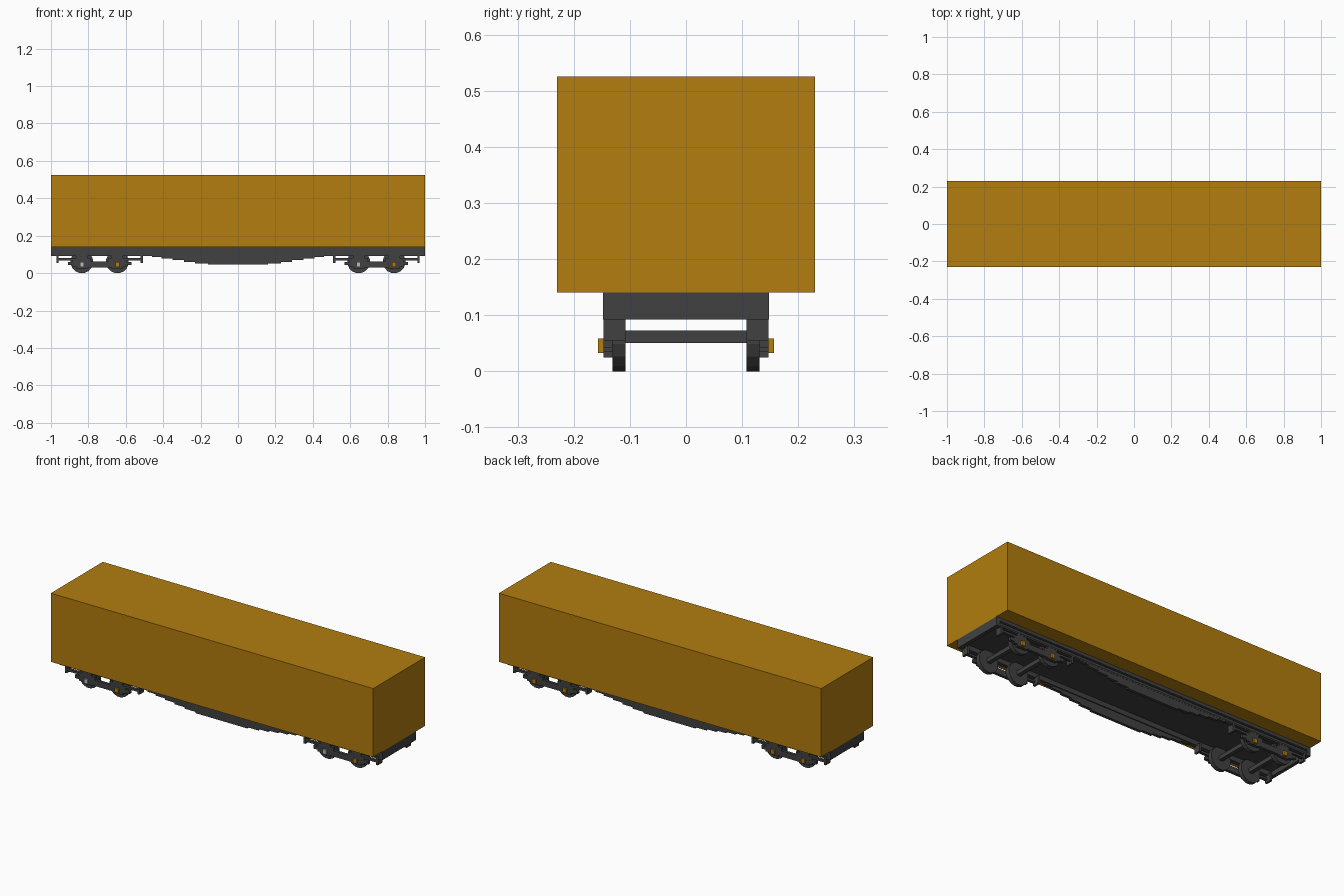
import bpy, bmesh, math

cube = bpy.data.objects.get("Cube")
if cube:
    bpy.data.objects.remove(cube, do_unlink=True)


def material(name, r, g, b):
    m = bpy.data.materials.new(name)
    m.use_nodes = True
    m.diffuse_color = (r, g, b, 1)
    m.node_tree.nodes["Principled BSDF"].inputs["Base Color"].default_value = (r, g, b, 1)
    return m


AMBER = material("amber", 0.445, 0.205, 0.0045)
DARK = material("dark grey", 0.053, 0.053, 0.053)
LIGHT = material("light grey", 0.50, 0.50, 0.50)


def finish(name, bm, mat):
    bmesh.ops.recalc_face_normals(bm, faces=bm.faces)
    mesh = bpy.data.meshes.new(name)
    bm.to_mesh(mesh)
    bm.free()
    mesh.materials.append(mat)
    ob = bpy.data.objects.new(name, mesh)
    bpy.context.collection.objects.link(ob)
    return ob


def boxes(name, mat, *ranges):
    """One object made of boxes, each (x0, x1, y0, y1, z0, z1)."""
    bm = bmesh.new()
    for x0, x1, y0, y1, z0, z1 in ranges:
        verts = bmesh.ops.create_cube(bm, size=1)["verts"]
        for v in verts:
            v.co = ((x0 + x1) / 2 + v.co.x * (x1 - x0),
                    (y0 + y1) / 2 + v.co.y * (y1 - y0),
                    (z0 + z1) / 2 + v.co.z * (z1 - z0))
    return finish(name, bm, mat)


def plate(name, mat, outline, y0, y1):
    """Extrude an (x, z) outline from y0 to y1."""
    bm = bmesh.new()
    face = bm.faces.new([bm.verts.new((x, y0, z)) for x, z in outline])
    new = bmesh.ops.extrude_face_region(bm, geom=[face])["geom"]
    for v in new:
        if isinstance(v, bmesh.types.BMVert):
            v.co.y = y1
    return finish(name, bm, mat)


def side_range(s, a, b):
    return (a, b) if s > 0 else (-b, -a)


# Cargo body
boxes("cargo_body", AMBER, (-1, 1, -0.23, 0.23, 0.14, 0.525))

# Deck and end beams
boxes("deck", DARK, (-0.99, 0.99, -0.145, 0.145, 0.118, 0.14))
for s, end in ((-1, "left_end_beam"), (1, "right_end_beam")):
    boxes(end, DARK, (*side_range(s, 0.98, 1.0), -0.148, 0.148, 0.092, 0.14))

# Stepped belly of the side sills: (half length, bottom height)
STEPS = [(0.46, 0.085), (0.41, 0.077), (0.35, 0.069),
         (0.29, 0.060), (0.23, 0.052), (0.16, 0.045)]
belly = [(0.46, 0.1)]
z = 0.1
for i, (x, low) in enumerate(STEPS):
    if i:
        belly.append((x, z))
    belly.append((x, low))
    z = low
belly += [(-x, z) for x, z in reversed(belly)]

WHEEL_R = 0.061
BOGIES = (("left", -0.74), ("right", 0.74))
AXLE = 0.095

for side, s in (("front", -1), ("back", 1)):
    # Channel-shaped sill with recessed web
    boxes(side + "_sill", DARK,
          (-0.99, 0.99, *side_range(s, 0.125, 0.148), 0.122, 0.14),
          (-0.99, 0.99, *side_range(s, 0.125, 0.140), 0.096, 0.125),
          (-0.99, 0.99, *side_range(s, 0.125, 0.148), 0.092, 0.101))
    plate(side + "_belly", DARK, belly, *side_range(s, 0.131, 0.147))

    for label, cx in BOGIES:
        # Bogie side frame: bar, axle boxes, end beams and hanging posts
        y = side_range(s, 0.131, 0.147)
        parts = [(cx - 0.10, cx + 0.10, *y, 0.030, 0.062)]
        for d in (-1, 1):
            ax = cx + d * AXLE
            post = cx + d * 0.225
            lo, hi = sorted((cx + d * 0.05, post))
            parts += [(ax - 0.030, ax + 0.030, *y, 0.025, 0.095),
                      (ax - 0.050, ax + 0.050, *y, 0.034, 0.078),
                      (ax - 0.075, ax + 0.075, *y, 0.042, 0.060),
                      (lo, hi, *y, 0.068, 0.080),
                      (post - 0.006, post + 0.006, *side_range(s, 0.108, 0.147), 0.055, 0.10)]
        boxes(f"{side}_{label}_bogie_frame", DARK, *parts)

        for n, d in (("left", -1), ("right", 1)):
            ax = cx + d * AXLE
            # Wheel
            ring = [(ax + WHEEL_R * math.cos((k + 0.5) * math.tau / 16),
                     WHEEL_R + WHEEL_R / math.cos(math.pi / 16) * math.sin((k + 0.5) * math.tau / 16))
                    for k in range(16)]
            ring = [(x, max(0, h)) for x, h in ring]
            plate(f"{side}_{label}_bogie_{n}_wheel", DARK, ring, *side_range(s, 0.108, 0.131))
            # Axle cap
            pale = s < 0 and d * cx < 0 if cx > 0 else s < 0 and d < 0
            boxes(f"{side}_{label}_bogie_{n}_axle_cap", LIGHT if pale else AMBER,
                  (ax - 0.011, ax + 0.011, *side_range(s, 0.145, 0.157), 0.033, 0.058))

# Cross axles
for label, cx in BOGIES:
    for n, d in (("left", -1), ("right", 1)):
        ax = cx + d * AXLE
        boxes(f"{label}_bogie_{n}_axle", DARK,
              (ax - 0.0115, ax + 0.0115, -0.11, 0.11, 0.050, 0.073))
